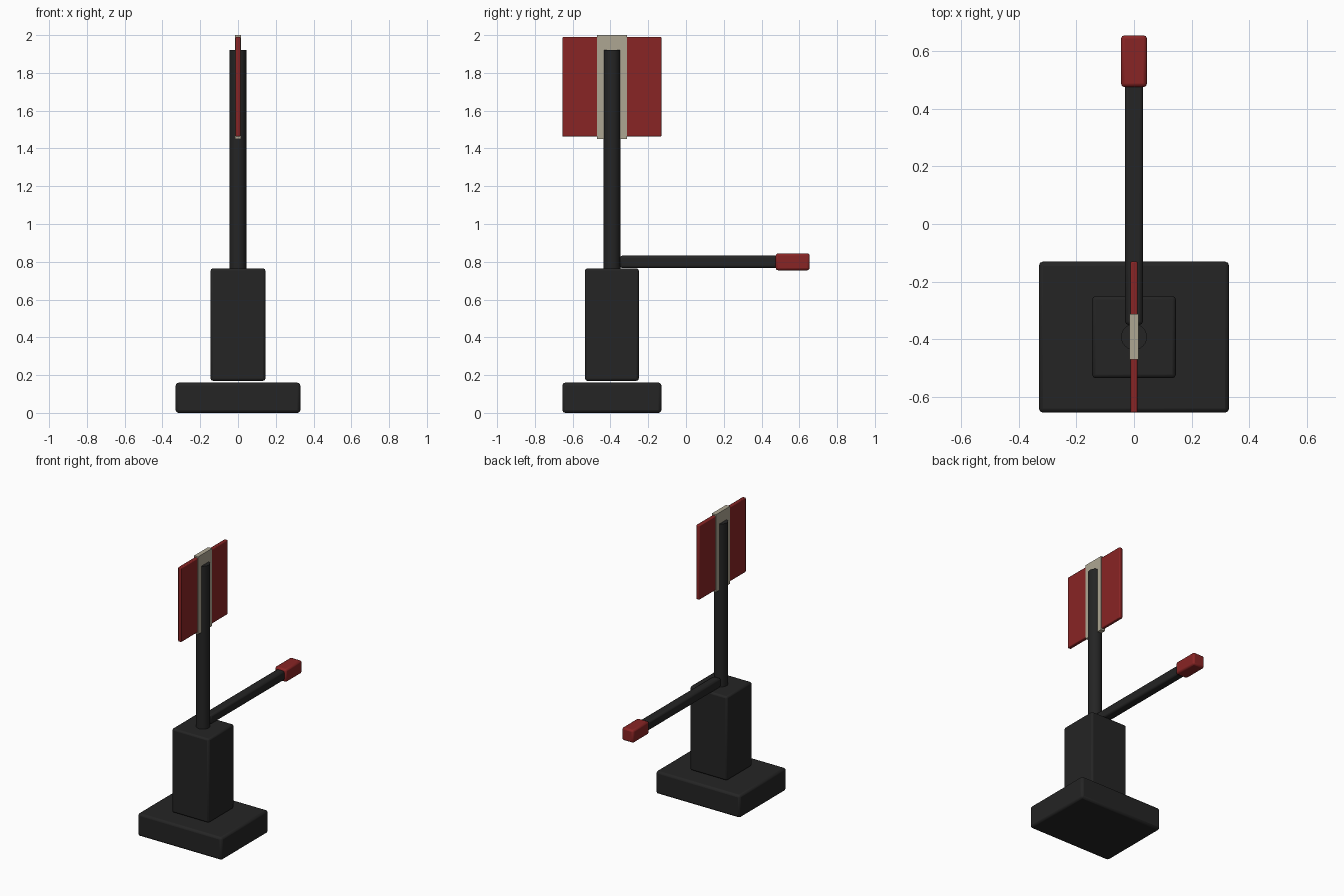
import bpy

cube = bpy.data.objects.get("Cube")
if cube:
    bpy.data.objects.remove(cube, do_unlink=True)


def make_material(name, rgb):
    mat = bpy.data.materials.new(name)
    mat.use_nodes = True
    color = (*rgb, 1.0)
    mat.diffuse_color = color
    mat.node_tree.nodes["Principled BSDF"].inputs["Base Color"].default_value = color
    return mat


BLACK = make_material("matte black", (0.018, 0.018, 0.018))
RED = make_material("signal red", (0.25, 0.018, 0.018))
CREAM = make_material("warm cream", (0.42, 0.38, 0.29))


def finish(obj, name, mat, bevel):
    obj.name = name
    obj.data.materials.append(mat)
    if bevel:
        mod = obj.modifiers.new("soft edges", "BEVEL")
        mod.width = bevel
        mod.segments = 2
        mod.limit_method = "ANGLE"
        mod.angle_limit = 0.8
    bpy.ops.object.shade_smooth_by_angle()
    return obj


def box(name, mat, half_x, y, z, bevel=0.0):
    """Box centred on x = 0, spanning the given y and z ranges."""
    bpy.ops.mesh.primitive_cube_add(size=1, location=(0, sum(y) / 2, sum(z) / 2))
    obj = bpy.context.object
    obj.scale = (half_x * 2, y[1] - y[0], z[1] - z[0])
    bpy.ops.object.transform_apply(location=False, rotation=False, scale=True)
    return finish(obj, name, mat, bevel)


# Base and pedestal, with a narrow gap between them
box("base", BLACK, 0.33, (-0.655, -0.13), (0, 0.16), 0.015)
box("pedestal", BLACK, 0.145, (-0.535, -0.25), (0.17, 0.765), 0.012)

# Upright pole
BOTTOM, TOP = 0.75, 1.92
bpy.ops.mesh.primitive_cylinder_add(vertices=24, radius=0.045, depth=TOP - BOTTOM,
                                    location=(0, -0.392, (TOP + BOTTOM) / 2))
finish(bpy.context.object, "pole", BLACK, 0)

# Square target with its central strip
box("target_panel", RED, 0.013, (-0.655, -0.13), (1.463, 1.99), 0.006)
box("target_strip", CREAM, 0.016, (-0.47, -0.313), (1.45, 2.0))

# Lever arm and its grip
box("lever_arm", BLACK, 0.031, (-0.35, 0.5), (0.767, 0.832), 0.012)
box("lever_grip", RED, 0.045, (0.475, 0.655), (0.755, 0.845), 0.012)
